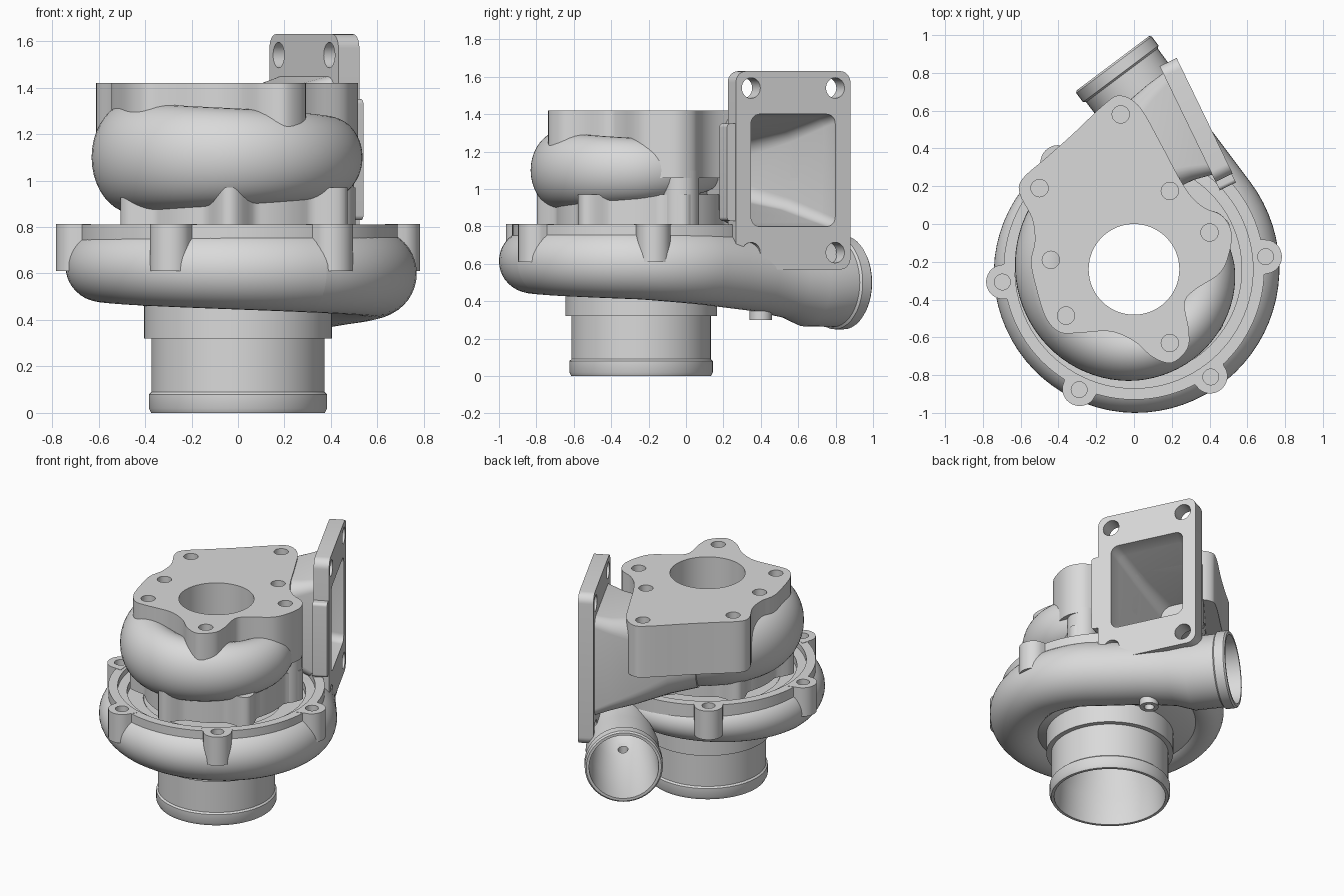
import bpy, bmesh, math
from mathutils import Vector

if "Cube" in bpy.data.objects:
    bpy.data.objects.remove(bpy.data.objects["Cube"])

AY = -0.24                                   # y of the shared spin axis
metal = bpy.data.materials.new("cast_grey")
metal.diffuse_color = (0.7, 0.7, 0.7, 1)
metal.use_nodes = True
metal.node_tree.nodes["Principled BSDF"].inputs["Base Color"].default_value = metal.diffuse_color
cutters = []


def loft(name, rings, closed=False, cutter=False):
    """Skin a list of point rings; cap the ends unless the loft is closed."""
    bm = bmesh.new()
    vs = [[bm.verts.new(p) for p in r] for r in rings]
    n, m = len(rings[0]), len(rings)
    for i in range(m if closed else m - 1):
        a, b = vs[i], vs[(i + 1) % m]
        for j in range(n):
            k = (j + 1) % n
            bm.faces.new((a[j], a[k], b[k], b[j]))
    if not closed:
        bm.faces.new(vs[0][::-1])
        bm.faces.new(vs[-1])
    bmesh.ops.recalc_face_normals(bm, faces=bm.faces)
    me = bpy.data.meshes.new(name)
    bm.to_mesh(me)
    bm.free()
    ob = bpy.data.objects.new(name, me)
    bpy.context.collection.objects.link(ob)
    me.materials.append(metal)
    if cutter:
        ob.hide_render = True
        cutters.append(ob)
    return ob


def lathe(name, profile, n=96):
    rings = []
    for i in range(n):
        t = 2 * math.pi * i / n
        rings.append([(r * math.cos(t), AY + r * math.sin(t), z) for r, z in profile])
    return loft(name, rings, closed=True)


def prism(name, outline, z0, z1, cutter=False):
    return loft(name, [[(x, y, z) for x, y in outline] for z in (z0, z1)], cutter=cutter)


def circle(x, y, r, n=32):
    return [(x + r * math.cos(2 * math.pi * i / n), y + r * math.sin(2 * math.pi * i / n)) for i in range(n)]


def cut(ob, tools):
    """Subtract each tool; a cut that would swallow the whole part is undone."""
    for t in tools:
        backup = ob.data.copy()
        m = ob.modifiers.new("cut", 'BOOLEAN')
        m.operation, m.solver, m.object = 'DIFFERENCE', 'EXACT', t
        bpy.context.view_layer.objects.active = ob
        bpy.ops.object.modifier_apply(modifier=m.name)
        if len(ob.data.polygons) < 0.3 * len(backup.polygons):
            ob.data = backup


def lerp_table(table, t):
    for a, b in zip(table, table[1:]):
        if t <= b[0]:
            f = (t - a[0]) / (b[0] - a[0])
            return [p + (q - p) * f for p, q in zip(a[1:], b[1:])]
    return table[-1][1:]


def section(center, side, rw, rh, n=40):
    """Upright ellipse spanned by a horizontal side vector and z."""
    return [center + side * rw * math.cos(2 * math.pi * i / n) + Vector((0, 0, rh * math.sin(2 * math.pi * i / n)))
            for i in range(n)]


def polar(deg, r, z):
    t = math.radians(deg)
    return Vector((r * math.cos(t), AY + r * math.sin(t), z))


def radial(deg):
    return polar(deg, 1, 0) - Vector((0, AY, 0))


# --- compressor body: inlet pipe, collar, back ring and recess
body = lathe("compressor_body", [
    (0.355, 0), (0.345, 0.2), (0.26, 0.45), (0.245, 0.66), (0.28, 0.71), (0.57, 0.72), (0.57, 0.77),
    (0.63, 0.77), (0.63, 0.81), (0.69, 0.81), (0.69, 0.68), (0.62, 0.57), (0.5, 0.49), (0.405, 0.46),
    (0.405, 0.32), (0.373, 0.32), (0.373, 0.09), (0.384, 0.08), (0.384, 0.02), (0.374, 0)])

# --- compressor scroll: growing spiral, then a straight outlet
out = Vector((-0.6, 0.8, 0))
side = Vector((0.8, 0.6, 0))
scroll_table = [(75, 0.70, 0.10, 0.66), (180, 0.742, 0.15, 0.63), (270, 0.76, 0.17, 0.615),
                (360, 0.77, 0.19, 0.60), (397, 0.77, 0.205, 0.585)]


def spiral(d0, d1, n):
    rings = []
    for i in range(n + 1):
        deg = d0 + (d1 - d0) * i / n
        ro, a, z = lerp_table(scroll_table, deg)
        rings.append(section(polar(deg, ro - a, z), radial(deg), a, a))
    return rings


def pipe(steps):
    base = Vector((0, AY, 0)) + side * 0.565
    return [section(base + out * t + Vector((0, 0, z)), side, r, r) for t, r, z in steps]


scroll = loft("compressor_scroll", spiral(75, 300, 45))
outlet = loft("compressor_outlet", spiral(300, 396.8, 20) + pipe([
    (0.15, 0.205, 0.57), (0.35, 0.205, 0.55), (0.55, 0.21, 0.52), (0.67, 0.235, 0.5),
    (0.86, 0.237, 0.5), (0.87, 0.25, 0.5), (0.93, 0.25, 0.5), (0.94, 0.24, 0.5)]))
outlet_bore = loft("outlet_bore_cutter", pipe([(0.2, 0.05, 0.55), (0.23, 0.11, 0.55), (0.3, 0.16, 0.545),
                   (0.45, 0.185, 0.53), (0.65, 0.21, 0.5), (1.0, 0.225, 0.5)]), cutter=True)
recess = [prism("recess_cutter", circle(0, AY, r, 96), z, 1.0, True) for r, z in ((0.571, 0.721), (0.631, 0.771))]
cut(scroll, recess + [outlet_bore])
cut(outlet, recess + [outlet_bore])
cut(body, [outlet_bore])

# --- six bosses round the compressor rim
for i in range(6):
    deg = 5.5 + 60 * i
    t = math.radians(deg)
    c, s = math.cos(t), math.sin(t)
    local = [(0.645, 0.1)] + [(0.70 + 0.086 * math.cos(a), 0.09 * math.sin(a))
             for a in [math.pi / 2 - math.pi * k / 16 for k in range(17)]] + [(0.645, -0.1)]
    boss = prism("rim_boss", [(u * c - v * s, AY + u * s + v * c) for u, v in local], 0.61, 0.812)
    hole = prism("boss_hole_cutter", circle(0.70 * c, AY + 0.70 * s, 0.042, 24), 0.70, 0.9, True)
    cut(boss, [hole])
    cut(body, [hole])
    cut(scroll if 75 < deg < 300 else outlet, [hole])

# --- pressure port under the outlet
port = prism("pressure_port", circle(0.21, 0.40, 0.06), 0.30, 0.42)
port_hole = prism("port_hole_cutter", circle(0.21, 0.40, 0.032), 0.25, 0.5, True)
cut(port, [port_hole, outlet_bore])
cut(outlet, [port_hole])

# --- turbine inlet frame: s runs inward from the flange face, a along it
fc, fn, fd = Vector((0.374, 0.573, 0)), Vector((0.9, 0.436, 0)), Vector((0.436, -0.9, 0))


def at(s, a, z):
    return fc - fn * s + fd * a + Vector((0, 0, z))


def rect_ring(s, w, h, r, off=0.0, z=1.10):
    pts = []
    for k, (sx, sz) in enumerate(((1, 1), (-1, 1), (-1, -1), (1, -1))):
        for j in range(9):
            t = math.pi / 2 * (k + j / 8)
            pts.append(at(s, off + sx * (w / 2 - r) + r * math.cos(t), z + sz * (h / 2 - r) + r * math.sin(t)))
    return pts


cavity = loft("inlet_cavity_cutter", [rect_ring(-0.05, 0.5, 0.6, 0.05), rect_ring(0.02, 0.5, 0.6, 0.05),
              rect_ring(0.35, 0.36, 0.42, 0.06, 0.03), rect_ring(0.62, 0.22, 0.32, 0.08, 0.07)], cutter=True)
bore = prism("turbine_bore_cutter", circle(0, AY, 0.24, 64), 0.5, 1.6, True)

# --- square inlet flange with four bolt holes and a side pad
flange = loft("inlet_flange", [rect_ring(0, 0.68, 1.06, 0.06), rect_ring(0.1, 0.68, 1.06, 0.06)])
holes = []
for a in (-0.25, 0.25):
    for z in (0.66, 1.54):
        holes.append(loft("flange_hole_cutter", [section(at(s, a, z), fd, 0.055, 0.055, 24)
                                                 for s in (-0.05, 0.15)], cutter=True))
cut(flange, [cavity] + holes)
loft("flange_side_pad", [rect_ring(s, 0.1, 0.52, 0.02, 0.34, 1.09) for s in (0.005, 0.1)])

# --- inlet duct tapering into the scroll
duct = loft("inlet_duct", [rect_ring(0.09, 0.6, 0.70, 0.06), rect_ring(0.2, 0.56, 0.64, 0.08),
            rect_ring(0.35, 0.52, 0.60, 0.12, 0.02), rect_ring(0.55, 0.44, 0.54, 0.18, 0.06),
            rect_ring(0.72, 0.38, 0.50, 0.188, 0.1)])

# --- turbine scroll shrinking round the axis
turb_table = [(108, 0.66, 0.25), (180, 0.63, 0.243), (270, 0.59, 0.21), (360, 0.535, 0.17), (435, 0.45, 0.11)]
rings = []
for i in range(73):
    deg = 108 + 326.9 * i / 72
    ro, h = lerp_table(turb_table, deg)
    mid, half = (ro + 0.255) / 2, (ro - 0.255) / 2
    rings.append(section(polar(deg, mid, 1.10), radial(deg), half, h))
cut(loft("turbine_scroll", rings), [cavity])

# --- outlet plate: smooth lobed outline
outline = [(-0.07, 0.68), (-0.15, 0.64), (-0.32, 0.48), (-0.46, 0.355), (-0.59, 0.24), (-0.605, 0.16),
           (-0.54, 0.03), (-0.525, -0.09), (-0.545, -0.2), (-0.52, -0.33), (-0.47, -0.49), (-0.40, -0.57),
           (-0.31, -0.578), (-0.13, -0.568), (0, -0.62), (0.1, -0.705), (0.2, -0.735), (0.283, -0.66),
           (0.29, -0.56), (0.268, -0.42), (0.32, -0.35), (0.455, -0.26), (0.505, -0.15), (0.515, -0.04),
           (0.465, 0.045), (0.375, 0.085), (0.3, 0.15), (0.23, 0.26), (0.14, 0.43), (0.03, 0.62)]
smooth = []
for i in range(len(outline)):
    p0, p1, p2, p3 = [Vector(outline[(i + k) % len(outline)]) for k in (-1, 0, 1, 2)]
    for k in range(5):
        t = k / 5
        smooth.append(tuple(0.5 * (2 * p1 + (p2 - p0) * t + (2 * p0 - 5 * p1 + 4 * p2 - p3) * t * t
                                   + (3 * p1 - p0 - 3 * p2 + p3) * t ** 3)))
plate = prism("outlet_plate", smooth, 1.06, 1.42)
bolts = [(-0.07, 0.58), (-0.5, 0.19), (0.19, 0.175), (0.4, -0.045), (-0.44, -0.19), (-0.36, -0.485), (0.19, -0.63)]
bolt_holes = [prism("bolt_hole_cutter", circle(x, y, 0.046, 24), 1.335, 1.5, True) for x, y in bolts]
cut(plate, [bore, cavity] + bolt_holes)
cut(duct, [cavity, bore, bolt_holes[0], bolt_holes[2]])
prism("bolt_column", circle(0.40, -0.03, 0.1), 0.76, 1.1)

# --- scalloped mounting base between turbine and compressor
scallop = []
for i in range(144):
    t = 2 * math.pi * i / 144
    w = max(0.0, math.cos(6 * (t - math.radians(266)))) ** 2
    r = 0.46 + 0.1 * w
    scallop.append((r * math.cos(t), AY + r * math.sin(t)))
foot = prism("turbine_base", scallop, 0.76, 0.97)
cut(foot, [bore, cavity])
cut(lathe("turbine_core", [(0.24, 0.76), (0.24, 1.2), (0.36, 1.2), (0.36, 0.76)]), [cavity])

# --- drop cutters, shade smooth with sharp edges kept
for c in cutters:
    bpy.data.objects.remove(c)
for ob in bpy.context.collection.objects:
    ob.select_set(True)
    bpy.context.view_layer.objects.active = ob
bpy.ops.object.shade_smooth_by_angle(angle=math.radians(32))
